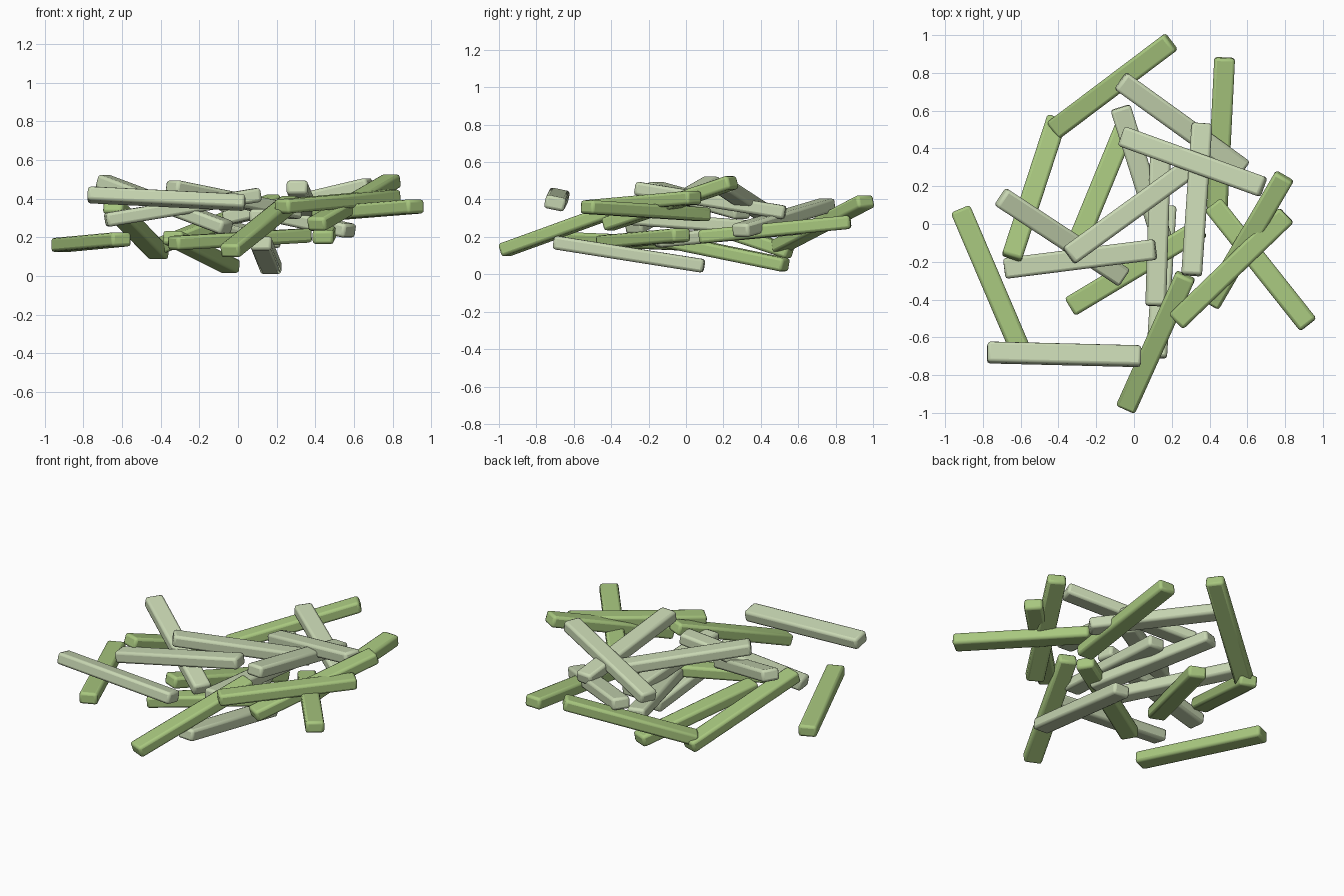
import bpy
import math
from mathutils import Vector, Matrix

if "Cube" in bpy.data.objects:
    bpy.data.objects.remove(bpy.data.objects["Cube"], do_unlink=True)

LENGTH, WIDTH, THICK = 0.815, 0.11, 0.073


def make_material(name, rgb):
    mat = bpy.data.materials.new(name)
    mat.use_nodes = True
    mat.diffuse_color = (*rgb, 1)
    mat.node_tree.nodes["Principled BSDF"].inputs["Base Color"].default_value = (*rgb, 1)
    return mat


leaf_green = make_material("leaf_green", (0.39, 0.57, 0.21))
pale_green = make_material("pale_green", (0.58, 0.68, 0.45))


def stick(name, mat, start, end, roll=0):
    """Rounded bar lying along the line from start to end, wide face up."""
    a, b = Vector(start), Vector(end)
    along = (b - a).normalized()
    side = Vector((0, 0, 1)).cross(along).normalized()
    up = along.cross(side)
    turn = Matrix((along, side, up)).transposed().to_4x4()
    bpy.ops.mesh.primitive_cube_add(size=1)
    obj = bpy.context.object
    obj.name = name
    obj.data.transform(Matrix.Diagonal((LENGTH, WIDTH, THICK, 1)))
    obj.matrix_world = (Matrix.Translation((a + b) / 2) @ turn
                        @ Matrix.Rotation(math.radians(roll), 4, "X"))
    obj.data.materials.append(mat)
    bevel = obj.modifiers.new("soft_edges", "BEVEL")
    bevel.width = 0.016
    bevel.segments = 2
    bpy.ops.object.shade_smooth_by_angle(angle=math.radians(35))


# Darker green sticks
for name, start, end in (
    ("left_outer", (-0.92, 0.08, 0.16), (-0.6, -0.67, 0.19)),
    ("left_back", (-0.41, 0.55, 0.12), (-0.645, -0.17, 0.36)),
    ("lower_middle", (-0.04, 0.53, 0.05), (-0.34, -0.2, 0.2)),
    ("back_left", (-0.42, 0.5, 0.15), (0.19, 0.96, 0.39)),
    ("back_right", (0.48, 0.88, 0.28), (0.44, 0.07, 0.2)),
    ("right_high", (0.79, 0.24, 0.49), (0.41, -0.41, 0.27)),
    ("right_cross", (0.8, 0.04, 0.41), (0.23, -0.51, 0.36)),
    ("right_outer", (0.92, -0.53, 0.36), (0.42, 0.1, 0.32)),
    ("front_low", (-0.04, -0.97, 0.13), (0.27, -0.28, 0.38)),
    ("front_under", (-0.34, -0.44, 0.17), (0.36, -0.02, 0.21)),
):
    stick("green_stick_" + name, leaf_green, start, end)

# Paler sticks
for name, start, end, roll in (
    ("front", (-0.775, -0.68, 0.42), (0.035, -0.7, 0.38), -12),
    ("left_high", (-0.7, 0.14, 0.49), (-0.06, -0.28, 0.25), 0),
    ("left_low", (-0.68, -0.235, 0.29), (0.11, -0.135, 0.42), 0),
    ("diagonal", (-0.34, -0.165, 0.46), (0.3, 0.3, 0.33), 0),
    ("top_right", (-0.05, 0.46, 0.3), (0.67, 0.2, 0.47), 0),
    ("back", (-0.06, 0.75, 0.37), (0.57, 0.295, 0.235), 0),
    ("back_under", (-0.07, 0.61, 0.25), (0.17, -0.15, 0.18), 0),
    ("middle", (0.14, 0.375, 0.25), (0.115, -0.43, 0.31), 0),
    ("right_middle", (0.36, 0.53, 0.33), (0.305, -0.27, 0.46), 0),
    ("bottom", (0.12, -0.7, 0.17), (0.17, 0.09, 0.045), 0),
):
    stick("pale_stick_" + name, pale_green, start, end, roll)
